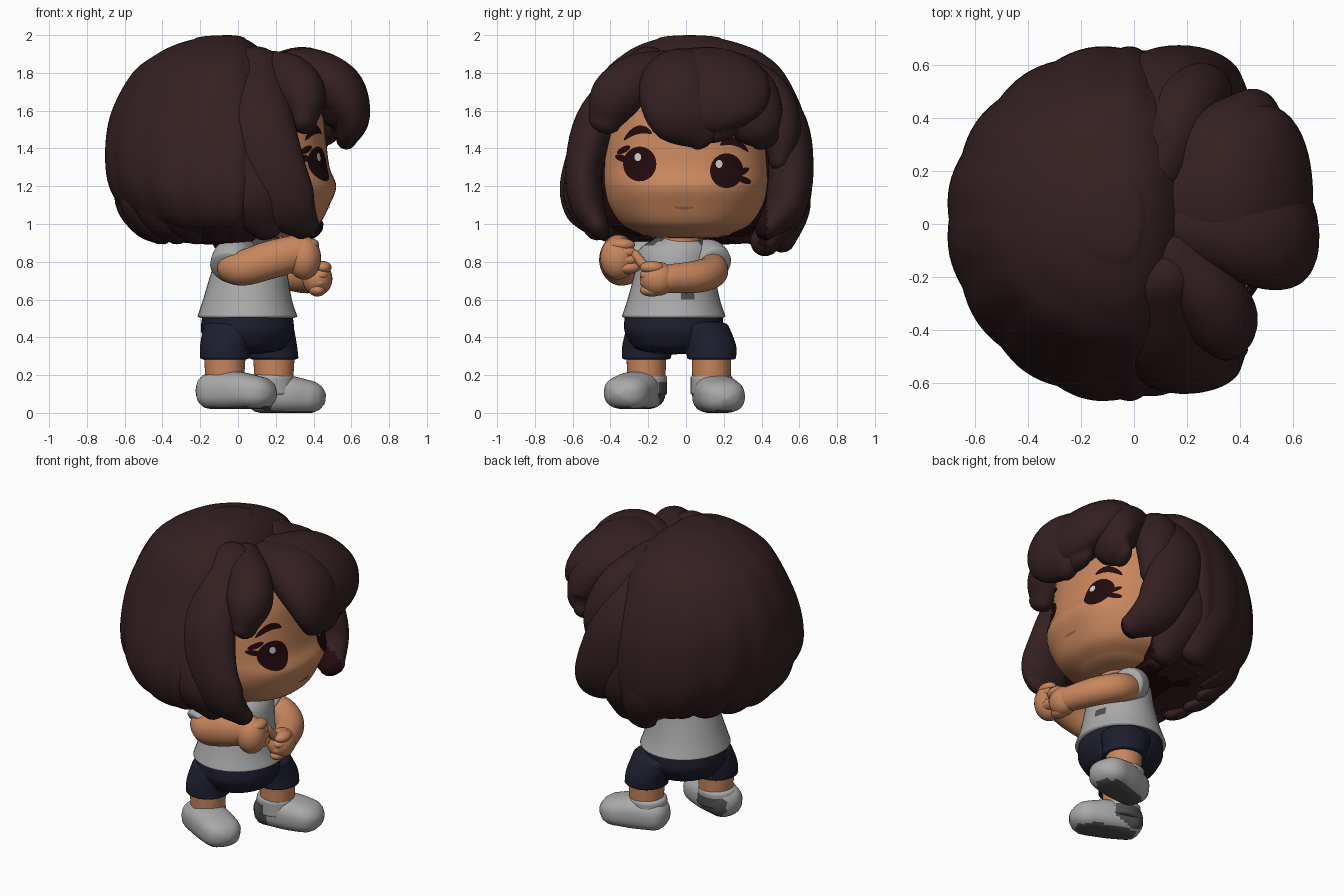
import bpy, bmesh, math
from mathutils import Vector
from mathutils.bvhtree import BVHTree

if "Cube" in bpy.data.objects:
    bpy.data.objects.remove(bpy.data.objects["Cube"])


def material(name, r, g, b):
    m = bpy.data.materials.new(name)
    m.use_nodes = True
    m.diffuse_color = (r, g, b, 1)
    m.node_tree.nodes["Principled BSDF"].inputs["Base Color"].default_value = (r, g, b, 1)
    return m


HAIR = material("dark brown hair", .035, .0145, .0155)
SKIN = material("tan skin", .58, .24, .11)
CLOTH = material("light grey cloth", .40, .40, .40)
NAVY = material("navy cloth", .013, .014, .028)
MAROON = material("dark maroon", .016, .003, .004)
GLINT = material("eye glint", .6, .6, .6)
SHADE = material("dark grey cloth", .075, .08, .075)
LIP = material("lip brown", .36, .13, .07)


def finish(name, bm, mats, rule=None):
    bmesh.ops.recalc_face_normals(bm, faces=bm.faces)
    for f in bm.faces:
        f.smooth = True
        if rule and rule(f.calc_center_median()):
            f.material_index = 1
    mesh = bpy.data.meshes.new(name)
    bm.to_mesh(mesh)
    bm.free()
    for m in mats:
        mesh.materials.append(m)
    ob = bpy.data.objects.new(name, mesh)
    bpy.context.collection.objects.link(ob)
    return ob


def spline(pts, steps):
    """Catmull-Rom interpolation of tuples of any length."""
    out = []
    for i in range(len(pts) - 1):
        a, b, c, d = (pts[max(i - 1, 0)], pts[i], pts[i + 1], pts[min(i + 2, len(pts) - 1)])
        for k in range(steps):
            t = k / steps
            out.append([q + .5 * t * (r - p + t * (2 * p - 5 * q + 4 * r - s + t * (3 * (q - r) + s - p)))
                        for p, q, r, s in zip(a, b, c, d)])
    return out + [list(pts[-1])]


def tube(name, mat, pts, axis=(0, 1, 0), upright=False, power=2, caps=None,
         front=1, ripple=0, floor=None, patch=None, rule=None, seg=40):
    """Loft of rounded sections (x, y, z, radius along axis, other radius)."""
    rows = spline(pts, 6)
    rings = []
    for i, (x, y, z, ru, rv) in enumerate(rows):
        tan = Vector(rows[min(i + 1, len(rows) - 1)][:3]) - Vector(rows[max(i - 1, 0)][:3])
        tan = Vector((0, 0, 1)) if upright else tan.normalized()
        u = Vector(axis)
        u = (u - tan * u.dot(tan)).normalized()
        c, v, low = Vector((x, y, z)), tan.cross(u), 1 - i / len(rows)
        ring = [(c, u, v, ru, rv, low)]
        if i in (0, len(rows) - 1):
            height = caps[i > 0] if caps else min(ru, rv)
            side = 1 if i else -1
            for k in (1, 2, 3, 4):
                a = k * math.pi / 2 / 4.1
                s = math.cos(a)
                ring.append((c + tan * side * height * math.sin(a), u, v, ru * s, rv * s, low))
        rings += ring if i else ring[::-1]
    bm = bmesh.new()
    loops = []
    for c, u, v, ru, rv, low in rings:
        loop = []
        for k in range(seg):
            a = 2 * math.pi * k / seg
            cu, sv = math.cos(a), math.sin(a)
            cu = math.copysign(abs(cu) ** (2 / power), cu)
            sv = math.copysign(abs(sv) ** (2 / power), sv)
            wave = 1 + ripple * low * (abs(math.sin(a * 8)) - .6)
            p = c + u * ru * cu * wave * (front if cu > 0 else 1) + v * rv * sv * wave
            if floor is not None:
                p.z = max(p.z, floor)
            loop.append(bm.verts.new(p))
        loops.append(loop)
    for a, b in zip(loops, loops[1:]):
        for k in range(seg):
            j = (k + 1) % seg
            bm.faces.new((a[k], a[j], b[j], b[k]))
    bm.faces.new(loops[0])
    bm.faces.new(loops[-1])
    return finish(name, bm, [mat, patch] if patch else [mat], rule)


def body(name, mat, pts, **kw):
    return tube(name, mat, pts, axis=(1, 0, 0), upright=True, **kw)


def ball(name, mat, loc, size):
    bm = bmesh.new()
    bmesh.ops.create_uvsphere(bm, u_segments=24, v_segments=14, radius=1)
    for v in bm.verts:
        v.co = Vector([c * s + l for c, s, l in zip(v.co, size, loc)])
    return finish(name, bm, [mat])


# Head
face = body("face", SKIN, [
    (.02, 0, .95, .32, .25), (.02, 0, 1.0, .41, .35), (.02, 0, 1.1, .465, .42),
    (.02, 0, 1.2, .50, .445), (.02, 0, 1.3, .465, .45), (.02, 0, 1.45, .445, .44),
    (.02, 0, 1.6, .425, .42), (.02, 0, 1.75, .37, .36)], power=2.35, caps=(.03, .06), seg=64)
tree = BVHTree.FromPolygons([v.co for v in face.data.vertices],
                            [p.vertices[:] for p in face.data.polygons])


def decal(name, mat, y, z, ry, rz, bend=0, slant=0, lift=.005):
    """Thin oval plate laid on the front of the face."""
    bm = bmesh.new()
    rows = []
    for r in range(6):
        row = []
        for k in range(28):
            a = 2 * math.pi * k / 28
            u, w = r / 5 * math.cos(a), r / 5 * math.sin(a)
            py, pz = y + u * ry, z + w * rz + bend * u * u + slant * u
            hit = tree.ray_cast(Vector((2, py, pz)), Vector((-1, 0, 0)))[0]
            row.append(bm.verts.new((hit.x + lift if hit else .2, py, pz)))
        rows.append(row)
    for a, b in zip(rows, rows[1:]):
        for k in range(28):
            j = (k + 1) % 28
            bm.faces.new((a[k], b[k], b[j], a[j]))
    bmesh.ops.remove_doubles(bm, verts=bm.verts, dist=1e-5)
    finish(name, bm, [mat])


# Eyes, lashes, brows and mouth
for label, side, y, z, tilt in (("right", -1, -.245, 1.318, .06), ("left", 1, .215, 1.282, -.02)):
    decal(label + "_eye", MAROON, y, z, .088, .092)
    decal(label + "_eye_glint", GLINT, y - .01 - .03 * (side > 0), z + .036, .018, .021, lift=.009)
    for k in (0, 1):
        decal(f"{label}_lash_{k}", MAROON, y + side * (.085 + .01 * k), z + tilt - .045 * k + .015,
              .035, .018, slant=.015 - .025 * k)
    decal(label + "_brow", MAROON, y + side * (.01 if side < 0 else .04), z + (.18 if side < 0 else .155),
          .075, .022, bend=-.035, slant=-.018 * side)
decal("mouth", LIP, -.01, 1.085, .055, .008, bend=.004)
body("neck", SKIN, [(.09, -.04, .84, .12, .12), (.09, -.02, 1.0, .12, .12)])

# Hair mass, shaded around the face and neck
body("hair_back", HAIR, [
    (-.05, .03, .92, .31, .48), (-.05, .01, .97, .43, .57), (-.05, 0, 1.05, .54, .64),
    (-.05, 0, 1.2, .635, .67), (-.05, .02, 1.4, .655, .645), (-.05, .04, 1.6, .62, .58),
    (-.05, .04, 1.8, .51, .48), (-.05, .04, 1.9, .38, .37), (-.05, .03, 1.95, .28, .27),
    (-.05, .02, 1.98, .18, .17)],
    caps=(.03, .02), front=.5, ripple=.03, seg=128, patch=MAROON,
    rule=lambda p: (p.z < .92 and p.x > -.2 and abs(p.y) < .25) or
    (p.x > .1 and p.z < 1.72 and abs(p.y) < .46))

# Strands along the nape
for i in range(9):
    a = math.radians(95 + i * 21)
    ca, sa = math.cos(a), math.sin(a)
    tube(f"nape_lock_{i}", HAIR, [(-.05 + ca * r, sa * r * 1.04, z, w, w * .55) for r, z, w in
         ((.53, 1.3, .10), (.53, 1.12, .13), (.45, .99, .11), (.37, .92, .05))],
         axis=(-sa, ca, 0), seg=20)

# Fringe, widths along y first
fringe = {
    "fringe_main": [(.16, .09, 1.80, .15, .09), (.34, .10, 1.79, .29, .15), (.49, .12, 1.70, .33, .15),
                    (.56, .14, 1.57, .28, .12), (.56, .15, 1.49, .13, .06)],
    "fringe_sweep": [(.20, .0, 1.80, .13, .10), (.38, -.02, 1.80, .18, .13), (.53, -.05, 1.71, .20, .14),
                     (.60, -.02, 1.58, .18, .10), (.58, .09, 1.47, .09, .06)],
    "fringe_left": [(.16, .16, 1.76, .12, .10), (.30, .26, 1.74, .17, .14), (.42, .33, 1.65, .17, .14),
                    (.46, .38, 1.52, .14, .10), (.44, .42, 1.45, .08, .05)],
    "temple_puff_right": [(.14, -.12, 1.82, .10, .10), (.27, -.26, 1.77, .13, .13),
                          (.34, -.37, 1.67, .14, .13), (.35, -.43, 1.55, .09, .07)],
    "temple_puff_left": [(.08, .22, 1.80, .12, .12), (.18, .42, 1.68, .13, .13),
                         (.25, .50, 1.50, .11, .12), (.28, .50, 1.34, .06, .08)]}
for name, pts in fringe.items():
    tube(name, HAIR, pts)

# Side locks, widths along x first
sides = {
    "side_lock_right": [(.09, -.20, 1.82, .15, .12), (.12, -.45, 1.57, .17, .12), (.18, -.54, 1.3, .175, .10),
                        (.26, -.52, 1.1, .16, .09), (.36, -.46, .98, .08, .05)],
    "side_lock_left": [(.06, .30, 1.78, .15, .12), (.10, .51, 1.55, .17, .12), (.17, .555, 1.3, .18, .12),
                       (.26, .525, 1.1, .16, .11), (.38, .43, .98, .08, .06)],
    "rear_lock_right": [(.0, -.50, 1.4, .14, .10), (.06, -.56, 1.15, .15, .09), (.16, -.48, .98, .09, .06)],
    "rear_lock_left": [(.0, .52, 1.4, .14, .10), (.06, .55, 1.12, .16, .10), (.12, .42, .91, .10, .08)],
    "low_lock_left": [(-.12, .52, 1.3, .12, .10), (-.08, .57, 1.1, .15, .09), (-.04, .51, .92, .10, .07)]}
for name, pts in sides.items():
    tube(name, HAIR, pts, axis=(1, 0, 0), patch=MAROON,
         rule=lambda p: 0 < p.y < .43 and .2 < p.x and p.z < 1.45)

# Shirt with shaded neckline, sleeves and shorts
body("shirt", CLOTH, [(.05, -.065, .51, .265, .275), (.05, -.065, .6, .235, .245),
     (.06, -.06, .75, .20, .21), (.07, -.05, .86, .17, .20), (.08, -.04, .92, .12, .13)],
     caps=(.02, .02), patch=SHADE,
     rule=lambda p: (p.z > .88 and .0 < p.x < .18 and (p.y < -.1 or p.y > .03)) or
     (.61 < p.z < .65 and p.x > .25 and -.03 < p.y < .08))
tube("right_sleeve", CLOTH, [(.03, -.18, .85, .08, .08), (-.02, -.25, .82, .11, .11),
     (-.04, -.31, .77, .11, .11)], axis=(1, 0, 0), caps=(.05, .02))
tube("left_sleeve", CLOTH, [(.06, .06, .84, .08, .08), (.11, .12, .82, .10, .10),
     (.17, .15, .79, .095, .095)], axis=(0, 0, 1), caps=(.05, .02))
body("shorts_hips", NAVY, [(.05, -.065, .36, .21, .22), (.05, -.065, .43, .245, .26),
     (.05, -.065, .51, .24, .26)], caps=(.05, .01))

# Arms and hands
tube("right_arm", SKIN, [(-.02, -.31, .77, .09, .09), (.04, -.35, .77, .09, .095),
     (.17, -.37, .81, .09, .10), (.32, -.36, .85, .085, .095)])
tube("left_arm", SKIN, [(.14, .13, .78, .08, .08), (.24, .135, .745, .085, .085),
     (.34, .05, .72, .085, .085), (.41, -.10, .71, .075, .075)], axis=(0, 0, 1))
ball("right_fist", SKIN, (.35, -.36, .82), (.09, .095, .115))
ball("left_hand", SKIN, (.42, -.15, .71), (.08, .095, .09))
for i in range(4):
    ball(f"right_knuckle_{i}", SKIN, (.385, -.34 + .01 * i, .89 - .04 * i), (.045, .07, .034))
    ball(f"left_knuckle_{i}", SKIN, (.45 - .01 * i, -.18, .77 - .04 * i), (.045, .065, .034))
tube("left_pointing_finger", SKIN, [(.42, -.18, .74, .03, .03), (.41, -.23, .79, .026, .026),
     (.40, -.27, .84, .024, .024)], axis=(1, 0, 0), seg=16)

# Legs and shoes with dark soles and inner heels
for label, x, y, out, low, end, turn in (("right", -.07, -.21, -1, .02, .06, .055),
                                         ("left", .19, .135, 1, 0, .17, .03)):
    body(label + "_shorts_leg", NAVY, [(x, y, .29, .13, .13), (x * .93, y * .96, .36, .135, .135),
         (x * .6 + .02, y * .75 - .015, .46, .16, .14)], caps=(.015, .03))
    body(label + "_leg", SKIN, [(x, y, .14, .10, .10), (x, y, .30, .11, .105)], caps=(.02, .01))
    inner = dict(patch=SHADE, rule=lambda p: p.z < low + .012 or
                 ((p.y - y) * out < -.065 and p.x < end and p.z < .17))
    body(label + "_shoe_cuff", CLOTH, [(x - .01, y, .10, .125, .11), (x - .01, y, .19, .115, .11)],
         caps=(.01, .025), **inner)
    tube(label + "_shoe", CLOTH, [(x - .07, y, .095 + low, .105, .095),
         (x + .06, y + out * turn, .097 + low, .122, .102),
         (x + .165, y + out * turn * 1.9, .087 + low, .122, .09)],
         power=2.5, caps=(.08, .11), floor=low, **inner)
